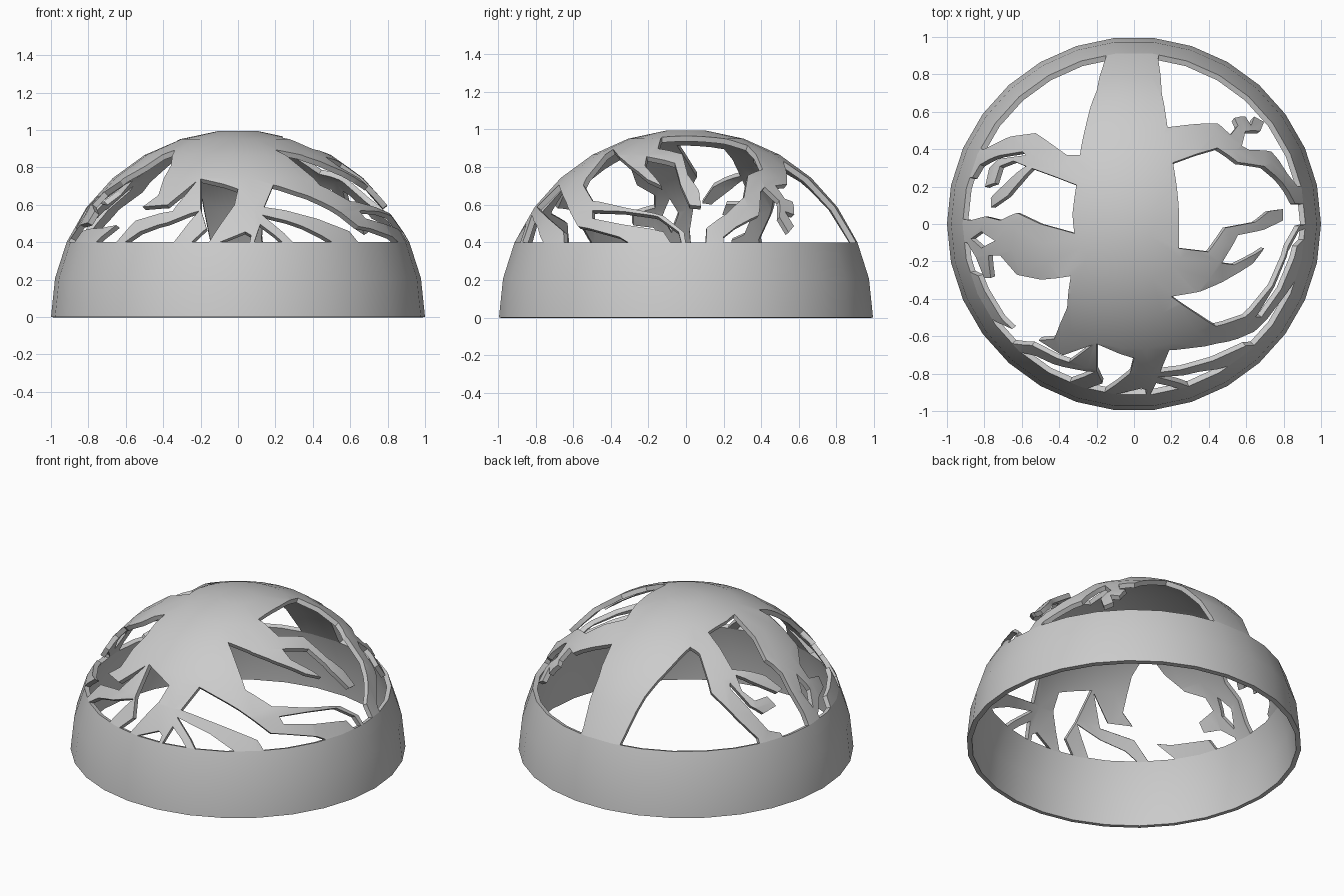
import bpy
import bmesh
from math import sin, cos, radians, sqrt
from mathutils import Vector

cube = bpy.data.objects.get("Cube")
if cube:
    bpy.data.objects.remove(cube, do_unlink=True)

SEGMENTS = 30
WALL = 0.03

grey = bpy.data.materials.new("plain_grey")
grey.use_nodes = True
colour = (0.6, 0.6, 0.6, 1)
grey.diffuse_color = colour
grey.node_tree.nodes["Principled BSDF"].inputs["Base Color"].default_value = colour


def new_object(name, bm):
    mesh = bpy.data.meshes.new(name)
    bm.to_mesh(mesh)
    bm.free()
    obj = bpy.data.objects.new(name, mesh)
    bpy.context.collection.objects.link(obj)
    return obj


def apply_modifier(obj, modifier):
    bpy.context.view_layer.objects.active = obj
    bpy.ops.object.modifier_apply(modifier=modifier.name)


def shell(name, latitudes, closed):
    """Revolve part of a sphere profile and give it wall thickness."""
    bm = bmesh.new()
    rings = []
    for lat in map(radians, latitudes):
        ring = []
        for i in range(SEGMENTS):
            turn = radians(360 * i / SEGMENTS)
            ring.append(bm.verts.new((cos(lat) * cos(turn), cos(lat) * sin(turn), sin(lat))))
        rings.append(ring)
    for low, high in zip(rings, rings[1:]):
        for i in range(SEGMENTS):
            j = (i + 1) % SEGMENTS
            bm.faces.new((low[i], low[j], high[j], high[i]))
    if closed:
        bm.faces.new(rings[-1])
    obj = new_object(name, bm)
    obj.data.materials.append(grey)
    solid = obj.modifiers.new("wall", "SOLIDIFY")
    solid.thickness = WALL
    solid.offset = -1
    apply_modifier(obj, solid)
    return obj


def height(a, b):
    return sqrt(max(0.03, 1 - a * a - b * b))


# Outlines may be given in plan, front or side coordinates on the unit sphere
def plan(x, y):
    return Vector((x, y, height(x, y)))


def front(x, z):
    return Vector((x, -height(x, z), z))


def side(y, z):
    return Vector((height(y, z), y, z))


def cutter(name, project, outline):
    """Pyramid from the sphere centre through a hole outline."""
    points = [project(a, b).normalized() for a, b in outline]
    axis = sum(points, Vector()).normalized()
    bm = bmesh.new()
    inner, outer = ([bm.verts.new(p * (d / p.dot(axis))) for p in points] for d in (0.12, 1.6))
    bm.faces.new(inner)
    bm.faces.new(outer)
    for i in range(len(points)):
        j = (i + 1) % len(points)
        bm.faces.new((inner[i], inner[j], outer[j], outer[i]))
    bmesh.ops.recalc_face_normals(bm, faces=bm.faces)
    obj = new_object(name, bm)
    obj.hide_render = True
    return obj


# Solid lower band and the cap above it
RIM = 23.58
band = shell("lower_band", (0, 12, RIM), False)
dome = shell("branching_dome", (RIM, 36, 48, 60, 72, 84), True)

# Openings between the branches; points past the rim overshoot into the band
back_right = [(-.15, .9), (-.2, .72), (-.25, .57), (-.29, .37), (-.36, .37), (-.53, .49),
              (-.69, .46), (-.81, .4), (-.88, .43), (-.6, .8), (-.17, .98)]
back_left = [(.13, .89), (.15, .7), (.18, .52), (.45, .54), (.52, .48), (.56, .53), (.54, .57),
             (.6, .58), (.63, .53), (.65, .58), (.7, .55), (.68, .5), (.6, .5), (.58, .42),
             (.62, .4), (.74, .39), (.83, .27), (.88, .2), (.97, .2), (.72, .68), (.15, .98)]
left_window = [(.21, .33), (.24, .1), (.24, -.13), (.4, -.15), (.49, -.02), (.65, .01),
               (.73, .07), (.8, .08), (.8, .02), (.7, -.03), (.56, -.06), (.47, -.21),
               (.54, -.22), (.7, -.13), (.64, -.21), (.48, -.31), (.36, -.36), (.2, -.39),
               (.44, -.55), (.6, -.5), (.74, -.33), (.83, -.12), (.89, -.01), (.97, .02),
               (.97, .1), (.87, .11), (.8, .22), (.7, .31), (.56, .33), (.45, .41)]
right_window = [(-.31, .21), (-.33, .05), (-.32, -.05), (-.5, 0), (-.63, .06), (-.72, .02),
                (-.8, .04), (-.88, .02), (-.98, .04), (-.97, .24), (-.87, .25), (-.83, .32),
                (-.75, .36), (-.6, .39), (-.58, .37), (-.72, .35), (-.78, .3), (-.8, .2),
                (-.75, .22), (-.72, .31), (-.65, .34), (-.58, .31), (-.66, .25), (-.77, .14),
                (-.77, .09), (-.68, .15), (-.62, .22), (-.55, .3)]
right_front = [(-.34, -.28), (-.36, -.45), (-.43, -.62), (-.6, -.62), (-.72, -.5), (-.84, -.28),
               (-.96, -.19), (-.97, -.1), (-.9, -.1), (-.85, -.18), (-.81, -.29), (-.77, -.29),
               (-.78, -.17), (-.72, -.17), (-.63, -.27), (-.5, -.3)]
right_slot = [(-.75, -.09), (-.82, -.04), (-.88, -.08), (-.82, -.13)]

front_slot = [(-.22, .73), (-.38, .6), (-.52, .59), (-.64, .51), (-.78, .38), (-.67, .38),
              (-.55, .52), (-.35, .57)]
front_low = [(-.21, .57), (-.36, .38), (-.63, .38), (-.53, .46), (-.38, .51)]
front_trunk_gap = [(-.2, .74), (0, .69), (-.02, .6), (-.17, .38), (-.27, .38), (-.17, .48), (-.2, .58)]
front_notch = [(-.14, .38), (.06, .38), (.07, .44), (.04, .46)]
front_upper = [(.19, .71), (.45, .62), (.65, .49), (.83, .43), (.9, .36), (.66, .38), (.6, .46),
               (.35, .55), (.14, .59)]
front_middle = [(.13, .55), (.35, .49), (.54, .38), (.31, .38), (.25, .45)]
front_corner = [(.12, .5), (.2, .44), (.26, .38), (.08, .38)]
left_slot = [(-.5, .57), (-.4, .57), (-.15, .54), (-.04, .46), (-.02, .38), (-.07, .38),
             (-.12, .46), (-.35, .5), (-.5, .53)]

openings = {
    plan: (back_right, back_left, left_window, right_window, right_front, right_slot),
    front: (front_slot, front_low, front_trunk_gap, front_notch, front_upper, front_middle, front_corner),
    side: (left_slot,),
}
for project, outlines in openings.items():
    for outline in outlines:
        tool = cutter("opening_cutter", project, outline)
        cut = dome.modifiers.new("opening", "BOOLEAN")
        cut.operation = "DIFFERENCE"
        cut.solver = "EXACT"
        cut.object = tool
        apply_modifier(dome, cut)
        bpy.data.objects.remove(tool, do_unlink=True)

# Smooth the curved skin but keep the cut edges crisp
for obj in (band, dome):
    bpy.ops.object.select_all(action="DESELECT")
    obj.select_set(True)
    bpy.context.view_layer.objects.active = obj
    bpy.ops.object.shade_smooth_by_angle(angle=radians(30))
